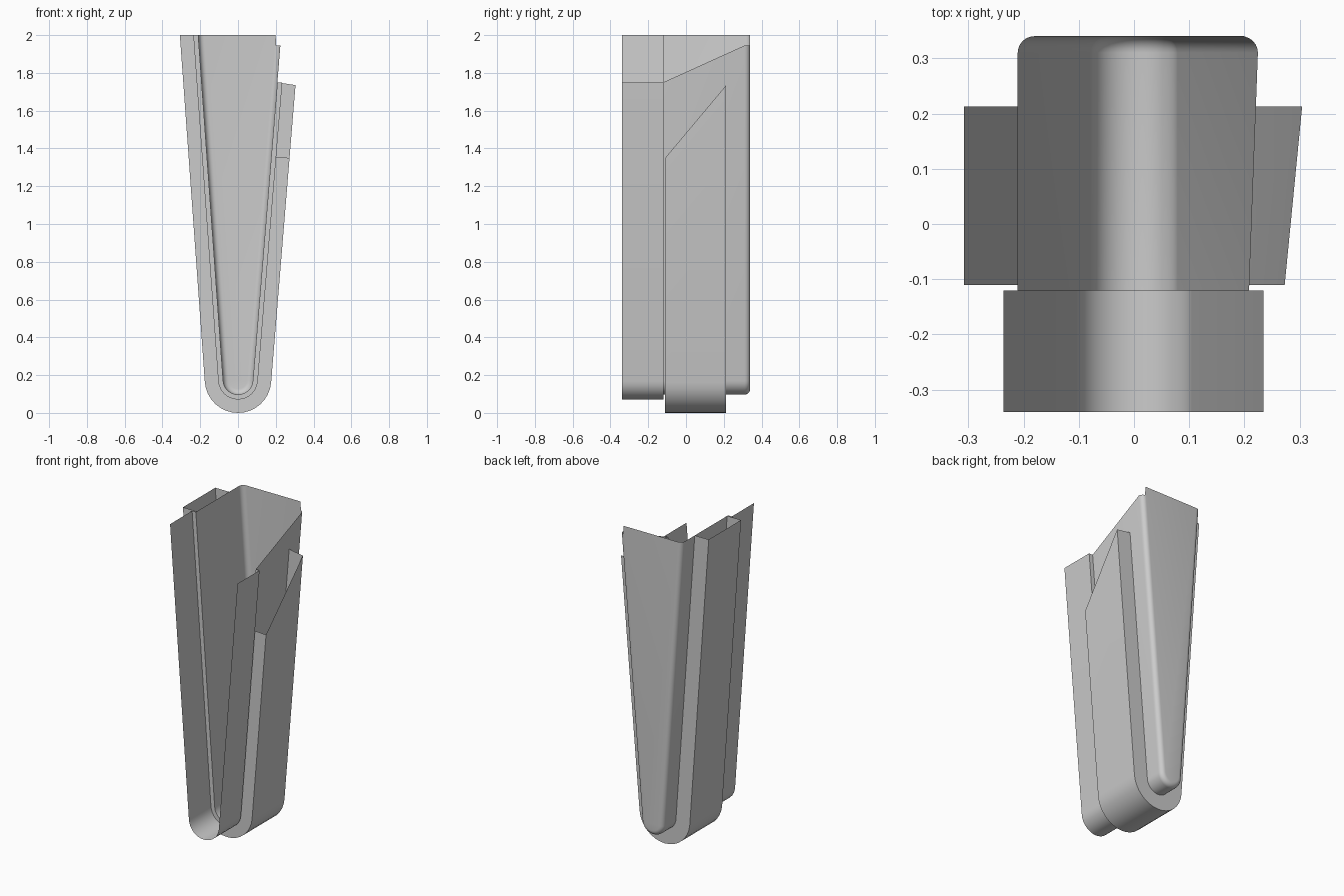
import bpy, bmesh
from math import atan, sin, cos, pi

if "Cube" in bpy.data.objects:
    bpy.data.objects.remove(bpy.data.objects["Cube"])

ZC = 0.176                      # height of the shared arc centre
TAN_L, TAN_R = 0.072, 0.082     # outward lean of the left and right walls
A_L, A_R = atan(TAN_L), atan(TAN_R)
SEGS = 16
R_TUB, R_COLLAR, R_BAND = 0.079, 0.105, 0.176


def profile(y, r, z_right, z_left=2.0):
    """Tapered U: left wall top, bottom arc, right wall top."""
    pts = [(-r / cos(A_L) - (z_left - ZC) * TAN_L, y, z_left)]
    start, end = pi + A_L, 2 * pi - A_R
    for i in range(SEGS + 1):
        a = start + (end - start) * i / SEGS
        pts.append((r * cos(a), y, ZC + r * sin(a)))
    pts.append((r / cos(A_R) + (z_right - ZC) * TAN_R, y, z_right))
    return pts


def loft(name, rings, cap=False):
    """Skin a row of U profiles into an open shell."""
    bm = bmesh.new()
    rows = [[bm.verts.new(p) for p in profile(*ring)] for ring in rings]
    for a, b in zip(rows, rows[1:]):
        for j in range(len(a) - 1):
            bm.faces.new((a[j], b[j], b[j + 1], a[j + 1]))
    if cap:
        bm.faces.new(list(reversed(rows[-1])))
    mesh = bpy.data.meshes.new(name)
    bm.to_mesh(mesh)
    bm.free()
    obj = bpy.data.objects.new(name, mesh)
    bpy.context.collection.objects.link(obj)
    bpy.ops.object.select_all(action='DESELECT')
    obj.select_set(True)
    bpy.context.view_layer.objects.active = obj
    bpy.ops.object.shade_smooth_by_angle(angle=0.6)
    return obj


# Front collar, with the small step down to the tub
loft("front_collar", [(-0.34, R_COLLAR, 1.75),
                      (-0.12, R_COLLAR, 1.75),
                      (-0.12, R_TUB, 1.75)])

# Inner tub with sloped right rim and rounded closed back
fillet = 0.03
tub = [(-0.12, R_TUB, 1.75)]
for i in range(7):
    a = i / 6 * pi / 2
    tub.append((0.31 + fillet * sin(a), R_TUB - fillet * (1 - cos(a)),
                2.0 if i == 6 else 1.945))
loft("inner_tub", tub, cap=True)

# Hollow outer band, open on top, right arm cut on a slope
loft("outer_band", [(-0.11, R_TUB, 1.355),
                    (-0.11, R_BAND, 1.35),
                    (0.213, R_BAND, 1.735),
                    (0.213, R_TUB, 1.75)])
